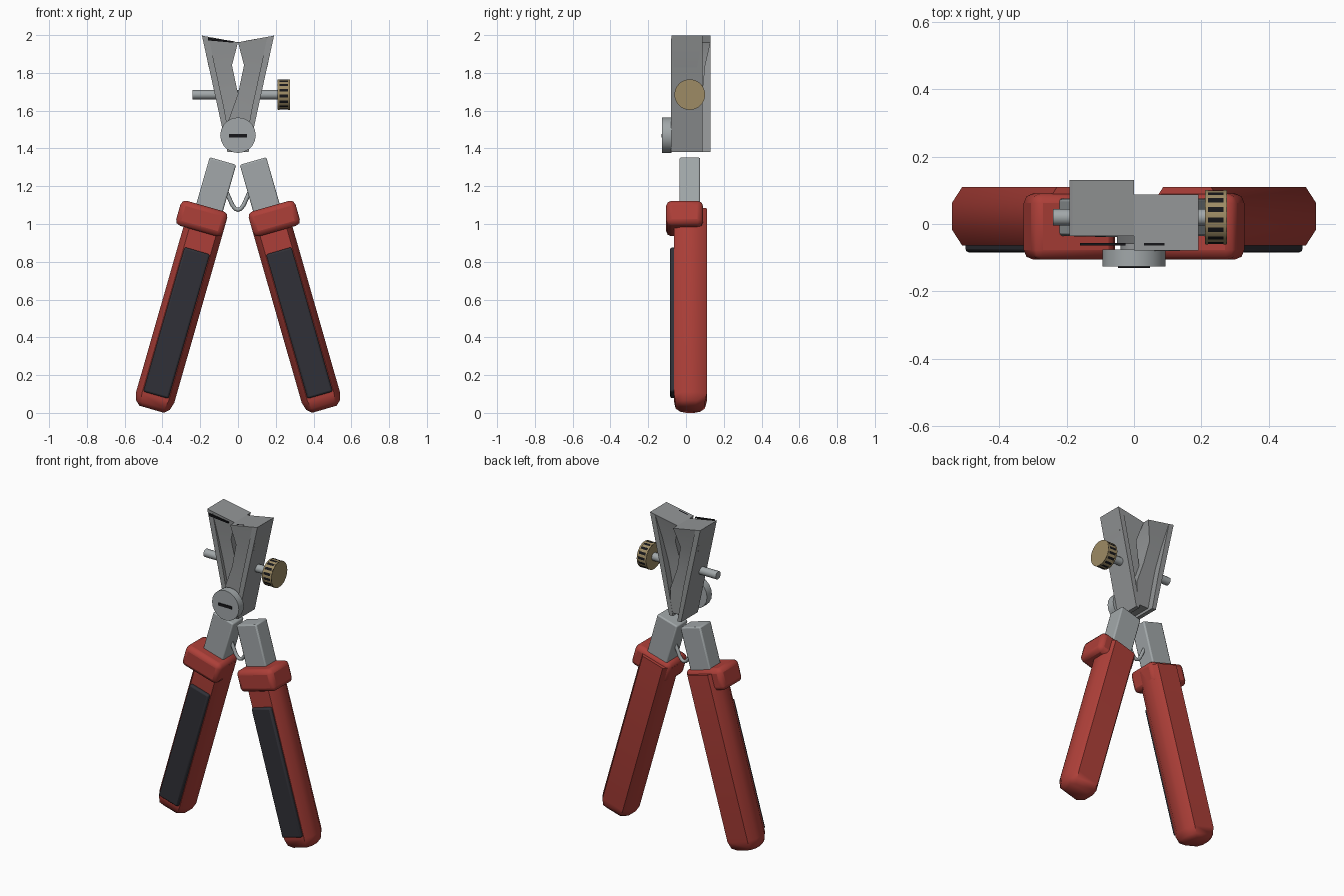
import bpy, bmesh, math
from mathutils import Matrix, Vector

cube = bpy.data.objects.get("Cube")
if cube:
    bpy.data.objects.remove(cube, do_unlink=True)


def material(name, rgb):
    m = bpy.data.materials.new(name)
    m.use_nodes = True
    m.diffuse_color = (*rgb, 1)
    bsdf = m.node_tree.nodes["Principled BSDF"]
    bsdf.inputs["Base Color"].default_value = (*rgb, 1)
    bsdf.inputs["Roughness"].default_value = 0.5
    return m


RED = material("red grip", (0.42, 0.05, 0.04))
PAD = material("dark rubber", (0.03, 0.03, 0.038))
STEEL = material("light steel", (0.36, 0.39, 0.4))
JAW = material("jaw steel", (0.29, 0.3, 0.305))
BRASS = material("brass", (0.34, 0.26, 0.13))
BLACK = material("black", (0.008, 0.008, 0.01))

TILT = Matrix.Translation((0.462, 0, 0)) @ Matrix.Rotation(math.radians(-16), 4, 'Y')
MIRROR = Matrix.Scale(-1, 4, (1, 0, 0))
ONE = Matrix.Identity(4)


def finish(name, bm, mats, matrix=ONE, bevel=0, segments=2, angle=40):
    bm.transform(matrix)
    bmesh.ops.recalc_face_normals(bm, faces=bm.faces)
    me = bpy.data.meshes.new(name)
    bm.to_mesh(me)
    bm.free()
    for m in mats:
        me.materials.append(m)
    ob = bpy.data.objects.new(name, me)
    bpy.context.collection.objects.link(ob)
    if bevel:
        mod = ob.modifiers.new("bevel", 'BEVEL')
        mod.width, mod.segments = bevel, segments
    bpy.ops.object.select_all(action='DESELECT')
    ob.select_set(True)
    bpy.context.view_layer.objects.active = ob
    bpy.ops.object.shade_smooth_by_angle(angle=math.radians(angle))
    return ob


def loft(name, rings, mat, matrix=ONE, **kw):
    """Skin a row of matching rings and cap both ends."""
    bm = bmesh.new()
    rows = [[bm.verts.new(p) for p in ring] for ring in rings]
    n = len(rows[0])
    for a, b in zip(rows, rows[1:]):
        for i in range(n):
            j = (i + 1) % n
            bm.faces.new((a[i], a[j], b[j], b[i]))
    bm.faces.new(rows[0])
    bm.faces.new(rows[-1])
    return finish(name, bm, [mat], matrix, **kw)


def rect(x0, x1, y0, y1, z0, z1=None):
    z1 = z0 if z1 is None else z1
    return [(x0, y0, z0), (x1, y0, z1), (x1, y1, z1), (x0, y1, z0)]


def box(name, x, y, z, mat, matrix=ONE, **kw):
    return loft(name, [rect(*x, *y, z[0]), rect(*x, *y, z[1])], mat, matrix, **kw)


def cylinder(name, radius, start, end, mats, sides=16, bevel=0):
    start, end = Vector(start), Vector(end)
    axis = end - start
    bm = bmesh.new()
    bmesh.ops.create_cone(bm, cap_ends=True, segments=sides, radius1=radius,
                          radius2=radius, depth=axis.length)
    m = Matrix.Translation((start + end) / 2) @ axis.to_track_quat('Z', 'Y').to_matrix().to_4x4()
    return finish(name, bm, mats, m, bevel=bevel, angle=35)


def octagon(w, y0, y1, z):
    """Grip section with chamfered corners."""
    c = (y1 - y0) * 0.27
    k = w * 0.7
    return [(-k, y0, z), (k, y0, z), (w, y0 + c, z), (w, y1 - c, z),
            (k, y1, z), (-k, y1, z), (-w, y1 - c, z), (-w, y0 + c, z)]


# Handles: grip, pad, collar and tang share one tilted axis
for side, m in (("left", TILT), ("right", MIRROR @ TILT)):
    loft(side + "_grip", [octagon(0.068, -0.03, 0.075, 0.02),
                          octagon(0.092, -0.055, 0.1, 0.042),
                          octagon(0.105, -0.064, 0.11, 0.085),
                          octagon(0.105, -0.064, 0.11, 1.105)], RED, m, angle=50)
    box(side + "_grip_pad", (-0.07, 0.07), (-0.084, -0.05), (0.098, 0.893), PAD, m, bevel=0.01)
    box(side + "_collar", (-0.105, 0.153), (-0.105, 0.09), (0.995, 1.132), RED, m, bevel=0.028)
    box(side + "_tang", (-0.073, 0.073), (-0.035, 0.075), (1.0, 1.387), STEEL, m, bevel=0.008)

# Jaws: a flared body twisting across the middle, plus an outer side plate
BACK = Matrix.Translation((0, 0.042, 0)) @ MIRROR
for side, m in (("left", ONE), ("right", BACK)):
    loft(side + "_jaw", [rect(0.0, 0.19, -0.078, 0.088, 1.962, 1.997),
                         rect(0.032, 0.157, -0.066, 0.06, 1.84),
                         rect(0.0, 0.115, -0.06, 0.045, 1.69),
                         rect(-0.05, 0.075, -0.06, 0.045, 1.55),
                         rect(-0.045, 0.05, -0.06, 0.045, 1.4)], JAW, m)
    loft(side + "_jaw_plate", [rect(0.155, 0.191, -0.078, 0.088, 1.988, 1.998),
                               rect(0.075, 0.108, -0.08, 0.088, 1.62),
                               rect(0.03, 0.056, -0.08, 0.088, 1.38)], JAW, m)

# Dark slivers along the jaw tips
loft("right_tip_mark", [rect(-0.16, -0.025, -0.064, -0.056, 1.987, 1.968),
                        rect(-0.16, -0.025, -0.064, -0.056, 1.972, 1.96)], BLACK)
loft("left_tip_mark", [rect(0.03, 0.09, -0.064, -0.056, 1.968, 1.979),
                       rect(0.03, 0.09, -0.064, -0.056, 1.96, 1.97)], BLACK)

# Pivot bolt with slot
cylinder("pivot_pin", 0.04, (0, -0.09, 1.47), (0, 0.085, 1.47), [JAW])
cylinder("pivot_head", 0.094, (0, -0.126, 1.47), (0, -0.076, 1.47), [STEEL], 20)
box("pivot_slot", (-0.047, 0.047), (-0.131, -0.124), (1.459, 1.476), BLACK)

# Adjusting screw and knurled knob
cylinder("screw_rod", 0.025, (-0.24, 0.02, 1.685), (0.22, 0.02, 1.685), [STEEL], 12)
knob = cylinder("knob", 0.08, (0.21, 0.02, 1.685), (0.276, 0.02, 1.685), [BRASS, BLACK], 32)
rim = [p for p in knob.data.polygons if abs(p.normal.x) < 0.5]
rim.sort(key=lambda p: math.atan2(p.normal.y, p.normal.z))
for i, p in enumerate(rim):
    p.material_index = i % 2
# Domed brass faces on both knob ends
for name, x, step in (("knob_outer_face", 0.27, 0.01), ("knob_inner_face", 0.216, -0.01)):
    cylinder(name, 0.081, (x - 0.004, 0.02, 1.685), (x + 0.004, 0.02, 1.685), [BRASS], 32)

# Bent wire spring between the tangs
curve = bpy.data.curves.new("spring_wire", 'CURVE')
curve.dimensions = '3D'
curve.bevel_depth = 0.011
curve.bevel_resolution = 2
path = [(-0.07, 1.19), (-0.03, 1.1), (-0.014, 1.08), (0, 1.075),
        (0.014, 1.08), (0.03, 1.1), (0.07, 1.19)]
spline = curve.splines.new('POLY')
spline.points.add(len(path) - 1)
for pt, (x, z) in zip(spline.points, path):
    pt.co = (x, 0.02, z, 1)
curve.materials.append(STEEL)
spring = bpy.data.objects.new("spring_wire", curve)
bpy.context.collection.objects.link(spring)
